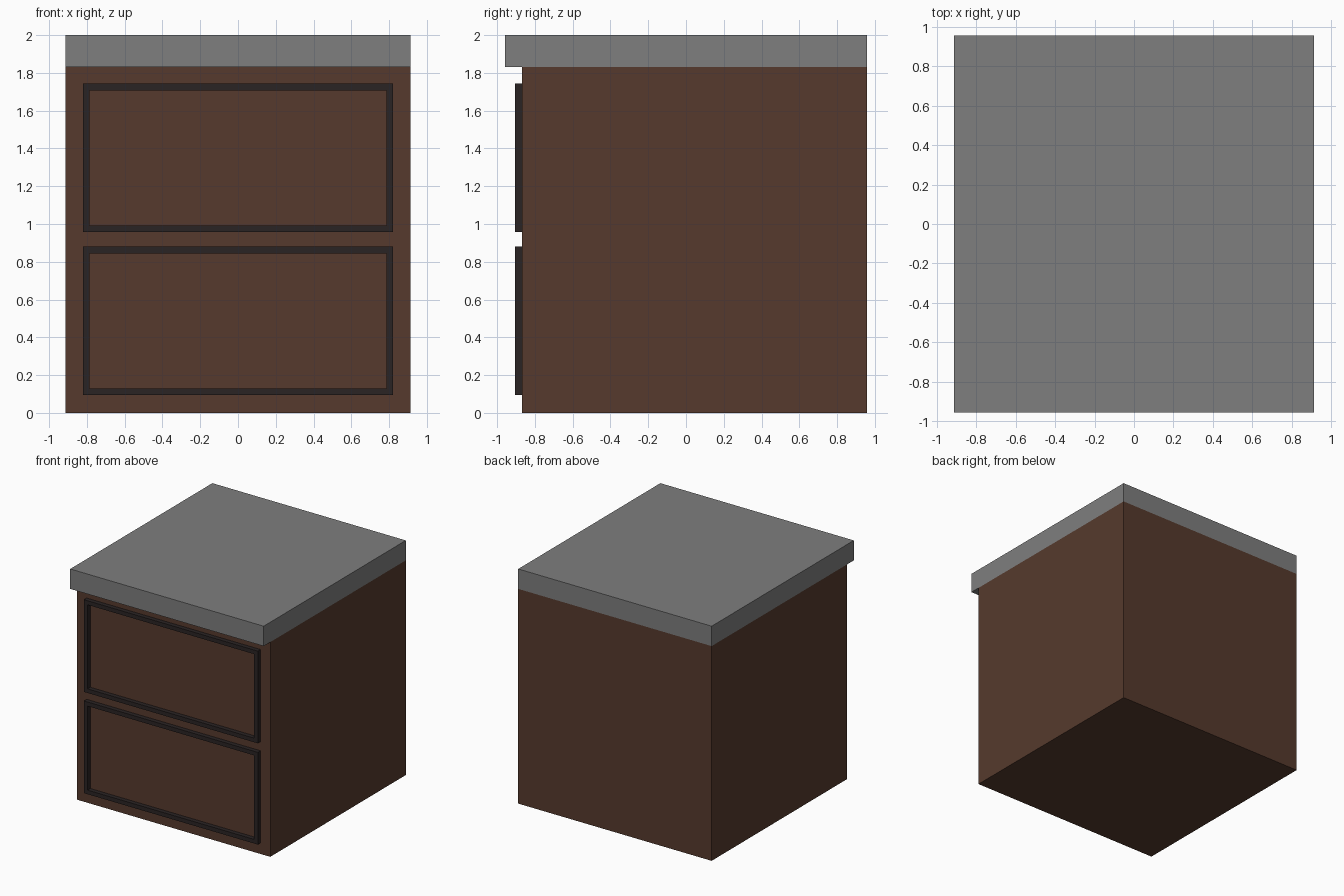
import bpy, bmesh

if "Cube" in bpy.data.objects:
    bpy.data.objects.remove(bpy.data.objects["Cube"])


def material(name, rgb):
    m = bpy.data.materials.new(name)
    m.diffuse_color = (*rgb, 1)
    m.use_nodes = True
    m.node_tree.nodes["Principled BSDF"].inputs["Base Color"].default_value = m.diffuse_color
    return m


wood = material("brown wood", (0.093, 0.042, 0.026))
trim = material("dark trim", (0.023, 0.017, 0.017))
stone = material("grey stone", (0.209, 0.209, 0.209))


def finish(name, bm, mat):
    bmesh.ops.recalc_face_normals(bm, faces=bm.faces)
    me = bpy.data.meshes.new(name)
    bm.to_mesh(me)
    bm.free()
    me.materials.append(mat)
    ob = bpy.data.objects.new(name, me)
    bpy.context.collection.objects.link(ob)


def box(name, lo, hi, mat):
    bm = bmesh.new()
    bmesh.ops.create_cube(bm, size=1)
    for v in bm.verts:
        v.co = [(a + b) / 2 + c * (b - a) for a, b, c in zip(lo, hi, v.co)]
    finish(name, bm, mat)


def frame(name, half, z0, z1, y_front, y_back, w, mat):
    # mitred rectangular ring
    bm = bmesh.new()
    loops = []
    for y, d in ((y_back, 0), (y_front, 0), (y_front, w), (y_back, w)):
        h = half - d
        loops.append([bm.verts.new(p) for p in (
            (-h, y, z0 + d), (h, y, z0 + d), (h, y, z1 - d), (-h, y, z1 - d))])
    for i in range(4):
        a, b = loops[i], loops[(i + 1) % 4]
        for j in range(4):
            k = (j + 1) % 4
            bm.faces.new((a[j], a[k], b[k], b[j]))
    finish(name, bm, mat)


# cabinet and overhanging worktop
box("cabinet_body", (-0.912, -0.868, 0), (0.912, 0.957, 1.83), wood)
box("worktop", (-0.912, -0.957, 1.83), (0.912, 0.957, 2), stone)

# raised drawer borders
for name, z0, z1 in (("lower", 0.094, 0.88), ("upper", 0.957, 1.743)):
    frame(name + "_drawer_frame", 0.82, z0, z1, -0.905, -0.868, 0.035, trim)
